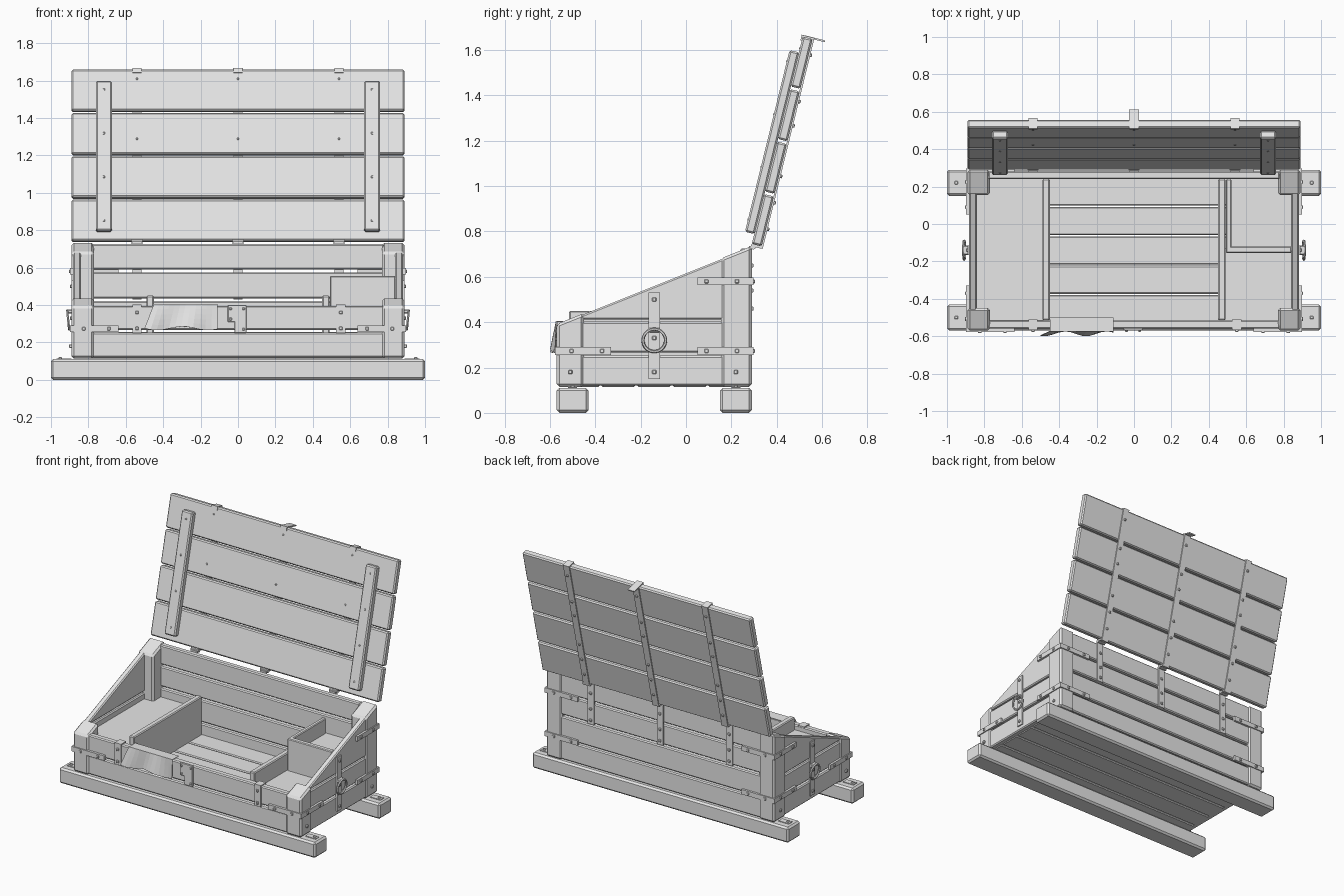
import bpy, bmesh, math
from mathutils import Matrix, Vector

if "Cube" in bpy.data.objects:
    bpy.data.objects.remove(bpy.data.objects["Cube"])

mat = bpy.data.materials.new("plain grey")
mat.diffuse_color = (0.8, 0.8, 0.8, 1)
mat.use_nodes = True
mat.node_tree.nodes["Principled BSDF"].inputs["Base Color"].default_value = mat.diffuse_color


def finish(name, bm, bevel=0.0, matrix=None):
    bmesh.ops.recalc_face_normals(bm, faces=bm.faces)
    me = bpy.data.meshes.new(name)
    bm.to_mesh(me)
    bm.free()
    me.materials.append(mat)
    ob = bpy.data.objects.new(name, me)
    bpy.context.collection.objects.link(ob)
    if matrix:
        ob.matrix_world = matrix
    if bevel:
        m = ob.modifiers.new("Bevel", 'BEVEL')
        m.width, m.segments, m.limit_method = bevel, 1, 'ANGLE'
    return ob


def prism(name, profile, x0, x1, bevel=0.0, matrix=None):
    """Extrude a (y, z) profile along x."""
    bm = bmesh.new()
    a = [bm.verts.new((x0, y, z)) for y, z in profile]
    b = [bm.verts.new((x1, y, z)) for y, z in profile]
    bm.faces.new(a)
    bm.faces.new(b[::-1])
    for i in range(len(a)):
        j = (i + 1) % len(a)
        bm.faces.new((a[i], b[i], b[j], a[j]))
    return finish(name, bm, bevel, matrix)


def box(name, x0, x1, y0, y1, z0, z1, bevel=0.0, matrix=None):
    return prism(name, [(y0, z0), (y1, z0), (y1, z1), (y0, z1)],
                 min(x0, x1), max(x0, x1), bevel, matrix)


def nail(c, matrix=None, r=0.009):
    x, y, z = c
    box("nail", x - r, x + r, y - r, y + r, z - r, z + r, 0.003, matrix)


def slope(y):
    return 0.44 + 0.4 * (y + 0.45)


# Skids with nails on their ends
for y0, y1 in ((-0.57, -0.43), (0.15, 0.29)):
    box("skid", -1, 1, y0, y1, 0.0, 0.11, 0.012)
    for s in (-1, 1):
        box("skid_plate", s * 0.89, s * 0.97, y0 + 0.05, y0 + 0.09, 0.108, 0.115)
        nail((s * 0.95, y0 + 0.07, 0.113))

# Bottom planks
for i in range(5):
    y = -0.53 + i * 0.157
    box("bottom_plank", -0.85, 0.85, y, y + 0.15, 0.115, 0.18, 0.006)

for s in (-1, 1):
    # Corner posts with sloped tops
    for name, y0, y1 in (("front_post", -0.57, -0.45), ("rear_post", 0.155, 0.29)):
        prism(name, [(y0, 0.115), (y1, 0.115), (y1, slope(y1)), (y0, slope(y0))],
              s * 0.77, s * 0.89, 0.012)
    # Side planks, the top one cut to the slope
    ya, yb = -0.47, 0.17
    box("side_plank", s * 0.84, s * 0.882, ya, yb, 0.12, 0.252, 0.007)
    box("side_plank", s * 0.84, s * 0.882, ya, yb, 0.266, 0.402, 0.007)
    prism("side_top_plank", [(ya, 0.412), (yb, 0.412), (yb, slope(yb) - 0.005),
                             (ya, slope(ya) - 0.005)], s * 0.84, s * 0.882, 0.007)
    # Corner straps wrapping onto front, back and sides
    for front, z in ((True, 0.273), (False, 0.273), (False, 0.58)):
        d, e = (1, -0.57) if front else (-1, 0.29)
        box("corner_strap_side", s * 0.879, s * 0.897, e - d * 0.007, e + d * 0.24, z - 0.017, z + 0.017)
        box("corner_strap_end", s * 0.64, s * 0.897, e - d * 0.007, e + d * 0.012, z - 0.017, z + 0.017)
        for o in (0.065, 0.2):
            nail((s * 0.895, e + d * o, z))
            nail((s * (0.89 - o), e - d * 0.005, z))
        if front:
            nail((s * 0.895, -0.51, 0.18))
    nail((s * 0.89, 0.22, 0.18))
    # Ring handle on a vertical strap
    box("handle_strap", s * 0.878, s * 0.89, -0.165, -0.115, 0.15, 0.53)
    for z in (0.18, 0.33, 0.5):
        nail((s * 0.89, -0.14, z))
    box("handle_bracket", s * 0.885, s * 0.912, -0.165, -0.115, 0.355, 0.375, 0.004)
    bpy.ops.mesh.primitive_torus_add(major_radius=0.05, minor_radius=0.007, major_segments=20,
                                     minor_segments=6, location=(s * 0.908, -0.14, 0.32),
                                     rotation=(0, math.pi / 2 + s * 0.1, 0))
    ring = bpy.context.object
    ring.name = "ring_handle"
    ring.data.materials.append(mat)
    bpy.ops.object.shade_smooth_by_angle()

# Front and back planks
for z0, z1 in ((0.12, 0.252), (0.266, 0.395)):
    box("front_plank", -0.78, 0.78, -0.56, -0.515, z0, z1, 0.007)
for z0, z1 in ((0.12, 0.255), (0.268, 0.42), (0.435, 0.575), (0.59, 0.725)):
    box("back_plank", -0.78, 0.78, 0.24, 0.282, z0, z1, 0.007)

# Interior dividers and raised shelves
for s in (-1, 1):
    box("divider", s * 0.45, s * 0.49, -0.515, 0.24, 0.17, 0.45, 0.006)
box("left_shelf", -0.84, -0.48, -0.52, 0.245, 0.34, 0.36)
box("right_shelf", 0.48, 0.84, -0.52, -0.13, 0.31, 0.33)
box("tray_floor", 0.5, 0.84, -0.13, 0.245, 0.43, 0.45)
box("tray_front", 0.492, 0.842, -0.155, -0.12, 0.3, 0.555, 0.005)
box("tray_side", 0.492, 0.52, -0.13, 0.24, 0.3, 0.555, 0.005)

# Front straps hooked over the rim, and the lock plate
for x in (-0.54, 0.55):
    box("front_strap", x - 0.025, x + 0.025, -0.568, -0.555, 0.25, 0.40)
    box("front_strap_hook", x - 0.025, x + 0.025, -0.568, -0.51, 0.392, 0.402)
    for z in (0.275, 0.36):
        nail((x, -0.568, z))
box("lock_plate", -0.055, 0.045, -0.57, -0.555, 0.31, 0.40, 0.003)
box("lock_plate_tail", -0.02, 0.045, -0.57, -0.555, 0.25, 0.32, 0.003)
for x, z in ((-0.04, 0.38), (0.03, 0.38), (-0.04, 0.325), (0.03, 0.27)):
    nail((x, -0.57, z), None, 0.007)

# Ragged cloth sheet draped over the front rim
bm = bmesh.new()
n = 12
rows = []
for r in range(7):
    row = []
    for i in range(n + 1):
        t = i / n
        if r == 0:
            x, y, z = -0.45 + 0.34 * t, -0.50, 0.403
        else:
            d = (r - 1) / 5
            x = -0.45 - 0.05 * d + (0.34 + 0.05 * d) * t
            z = 0.405 - d * (0.13 + 0.01 * math.sin(9 * t))
            y = -0.574 - 0.013 * d * (1 + math.sin(11 * t + 1))
        row.append(bm.verts.new((x, y, z)))
    rows.append(row)
for a, b in zip(rows, rows[1:]):
    for i in range(n):
        bm.faces.new((a[i], a[i + 1], b[i + 1], b[i]))
cloth = finish("cloth_sheet", bm)
cloth.modifiers.new("Solidify", 'SOLIDIFY').thickness = 0.003

# Open lid, built flat in its own tilted frame (z along the lid, +y outward)
L = Matrix.Translation((0, 0.29, 0.745)) @ Matrix.Rotation(-math.radians(13.8), 4, 'X')
for i in range(4):
    z = i * 0.2385
    box("lid_plank", -0.89, 0.89, 0, 0.045, z, z + 0.2265, 0.008, L)
for s in (-1, 1):
    box("lid_batten", s * 0.675, s * 0.76, -0.042, 0.002, 0.045, 0.87, 0.008, L)
    for z in (0.1, 0.34, 0.58, 0.82):
        nail((s * 0.717, -0.037, z), L, 0.007)

# Hinge straps down the lid and the back, with barrels
for x in (-0.54, 0, 0.54):
    box("lid_strap", x - 0.024, x + 0.024, 0.043, 0.052, -0.01, 0.948, 0, L)
    box("lid_strap_hook", x - 0.024, x + 0.024, -0.006, 0.052, 0.939, 0.948, 0, L)
    box("lid_strap_lip", x - 0.024, x + 0.024, -0.006, 0.001, 0.922, 0.945, 0, L)
    box("lid_strap_foot", x - 0.03, x + 0.03, 0.0, 0.05, -0.01, 0.004, 0, L)
    for z in (0.08, 0.2, 0.32, 0.55, 0.66, 0.87):
        nail((x, 0.052, z), L, 0.008)
    for z in (0.56, 0.89):
        nail((x, 0.003, z), L, 0.006)
    box("back_strap", x - 0.024, x + 0.024, 0.278, 0.29, 0.43, 0.735)
    for z in (0.46, 0.54, 0.65):
        nail((x, 0.289, z))
    bm = bmesh.new()
    bmesh.ops.create_cone(bm, cap_ends=True, segments=10, radius1=0.012, radius2=0.012, depth=0.06,
                          matrix=Matrix.Translation((x, 0.297, 0.733)) @ Matrix.Rotation(math.pi / 2, 4, 'Y'))
    finish("hinge_barrel", bm)

# Hasp sticking out of the lid edge
box("hasp", -0.026, 0.026, -0.006, 0.1, 0.941, 0.949, 0, L)
